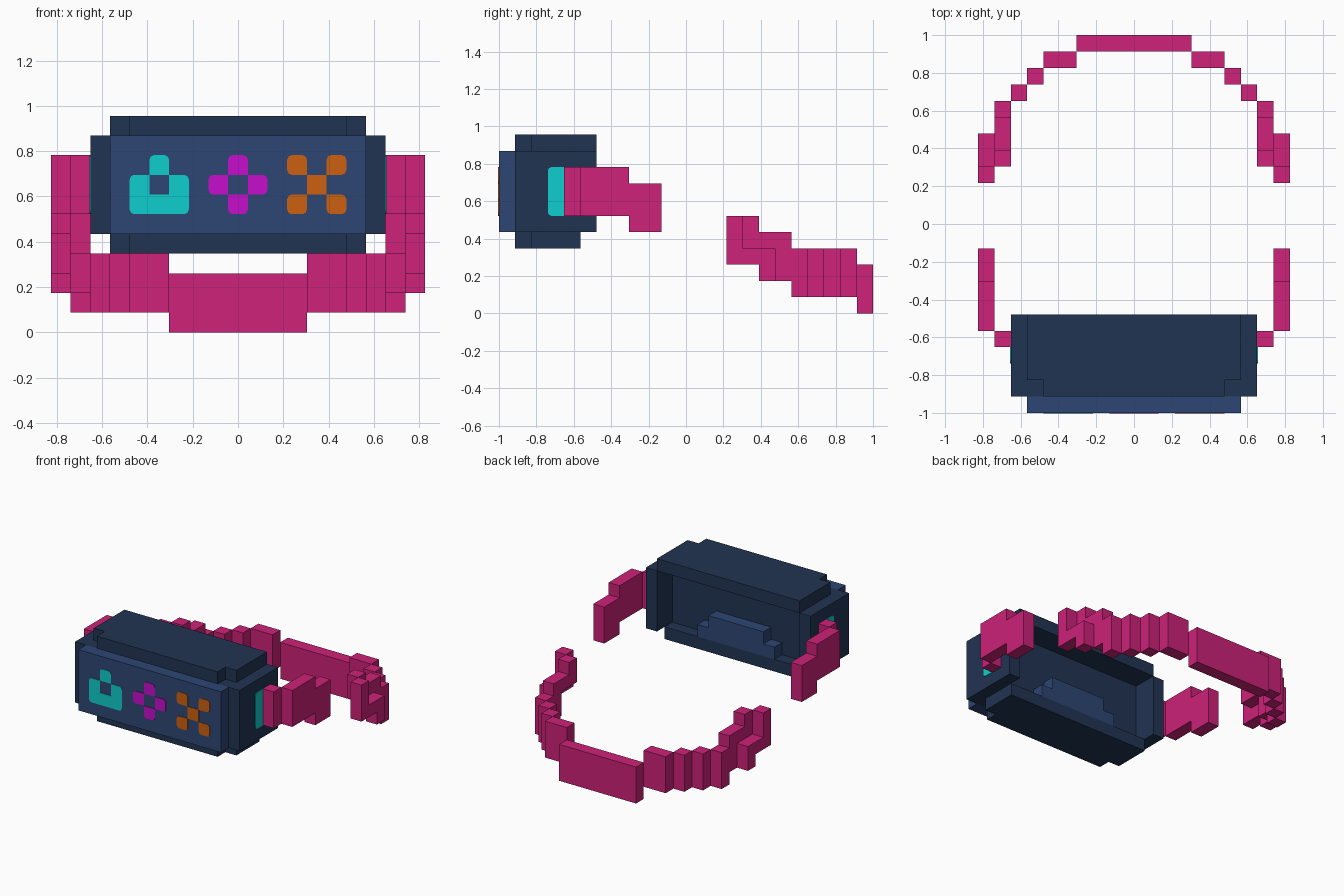
import bpy, bmesh
from mathutils import Vector

if "Cube" in bpy.data.objects:
    bpy.data.objects.remove(bpy.data.objects["Cube"])

V = 2 / 23  # size of one grid block


def material(name, rgb):
    lin = [(c / 255 / 12.92 if c < 11 else ((c / 255 + 0.055) / 1.055) ** 2.4) for c in rgb]
    m = bpy.data.materials.new(name)
    m.diffuse_color = (*lin, 1)
    m.use_nodes = True
    m.node_tree.nodes["Principled BSDF"].inputs["Base Color"].default_value = m.diffuse_color
    return m


NAVY = material("dark navy", (33, 52, 82))
BLUE = material("slate blue", (45, 70, 116))
PINK = material("strap pink", (205, 34, 120))
CYAN = material("cyan", (15, 205, 205))
MAGENTA = material("magenta", (198, 15, 205))
ORANGE = material("orange", (204, 96, 16))


def finish(name, bm, mat):
    bmesh.ops.remove_doubles(bm, verts=bm.verts, dist=1e-5)
    bmesh.ops.dissolve_limit(bm, angle_limit=0.01, verts=bm.verts, edges=bm.edges)
    me = bpy.data.meshes.new(name)
    bm.to_mesh(me)
    bm.free()
    me.materials.append(mat)
    ob = bpy.data.objects.new(name, me)
    bpy.context.collection.objects.link(ob)
    return ob


def blocks(name, mat, boxes):
    """Boxes (x0, x1, y0, y1, z0, z1) in grid blocks, mirrored in x; outer skin only."""
    cells = set()
    for x0, x1, y0, y1, z0, z1 in boxes:
        for x in range(x0, x1):
            for y in range(y0, y1):
                for z in range(z0, z1):
                    cells |= {(x, y, z), (-x, y, z)}
    bm = bmesh.new()
    for c in cells:
        mid = Vector((c[0] * V, -1 + (c[1] + 0.5) * V, (c[2] + 0.5) * V))
        for axis in range(3):
            for s in (-1, 1):
                n = list(c)
                n[axis] += s
                if tuple(n) in cells:
                    continue
                o, a, b = Vector(), Vector(), Vector()
                o[axis] = s * V / 2
                a[(axis + 1) % 3] = V / 2
                b[(axis + 2) % 3] = s * V / 2
                bm.faces.new([bm.verts.new(mid + o + p) for p in (-a - b, a - b, a + b, b - a)])
    return finish(name, bm, mat)


def icon(name, mat, cells, place, joined=(), thick=0.005, cut=0.02):
    """Thin plate made of grid cells with free corners trimmed."""
    full = set(cells) | set(joined)
    bm = bmesh.new()
    for u, w in cells:
        pts = []
        for su, sw in ((-1, -1), (1, -1), (1, 1), (-1, 1)):
            pu, pw = (u + su / 2) * V, (w + 0.5 + sw / 2) * V
            if full & {(u + su, w), (u, w + sw), (u + su, w + sw)}:
                pts.append((pu, pw))
            else:
                inner = [(pu - su * cut, pw), (pu - su * cut * 0.3, pw - sw * cut * 0.3), (pu, pw - sw * cut)]
                pts += inner if su * sw < 0 else inner[::-1]
        # keep the outline running around the cell
        pts.sort(key=lambda p: Vector((p[0] - u * V, p[1] - (w + 0.5) * V)).angle_signed(Vector((1, 0))))
        rings = [[bm.verts.new(place(p[0], p[1], d)) for p in pts] for d in (0, thick)]
        n = len(pts)
        bm.faces.new(rings[1])
        for i in range(n):
            bm.faces.new((rings[0][i], rings[0][(i + 1) % n], rings[1][(i + 1) % n], rings[1][i]))
    # face every plate cap outwards
    bmesh.ops.holes_fill(bm, edges=[e for e in bm.edges if e.is_boundary], sides=0)
    bmesh.ops.recalc_face_normals(bm, faces=bm.faces)
    return finish(name, bm, mat)


# Headset shell, open at the back
blocks("headset_shell", NAVY, [
    (0, 8, 1, 4, 5, 10),                        # solid front
    (7, 8, 4, 6, 5, 10),                        # side walls
    (0, 6, 1, 2, 10, 11), (0, 7, 2, 6, 10, 11),  # roof
    (0, 6, 1, 2, 4, 5), (0, 7, 2, 5, 4, 5)])     # floor

# Front visor plate and nose rest inside the shell
blocks("visor_plate", BLUE, [(0, 7, 0, 1, 5, 10)])
blocks("nose_rest", BLUE, [(0, 4, 4, 5, 5, 6), (0, 3, 4, 5, 6, 7)])

# Short strap arms beside the headset
blocks("strap_arms", PINK, [
    (8, 9, 4, 5, 6, 9), (9, 10, 5, 8, 6, 9), (9, 10, 8, 10, 5, 8)])

# Curved strap round the back, sloping downwards
blocks("rear_strap", PINK, [
    (9, 10, 14, 15, 3, 6), (9, 10, 15, 16, 3, 4), (9, 10, 16, 17, 2, 4),
    (8, 9, 15, 16, 4, 6), (8, 9, 16, 17, 4, 5), (8, 9, 17, 18, 2, 5),
    (8, 9, 18, 19, 1, 4), (7, 8, 19, 20, 1, 4), (6, 7, 20, 21, 1, 4),
    (4, 6, 21, 22, 1, 4), (0, 4, 22, 23, 0, 3)])


# Button symbols on the visor
def front(u, w, d):
    return (u, -1 - d + 0.001, w)


icon("button_symbol_left", CYAN,
     [(-5, 6), (-4, 6), (-3, 6), (-5, 7), (-3, 7), (-4, 8)], front)
icon("button_symbol_middle", MAGENTA, [(0, 6), (-1, 7), (1, 7), (0, 8)], front)
icon("button_symbol_right", ORANGE,
     [(3, 6), (5, 6), (4, 7), (3, 8), (5, 8)], front)

# Strap hinges on the shell sides
for side, label in ((1, "right"), (-1, "left")):
    icon("strap_hinge_" + label, CYAN, [(0, 6), (0, 7), (0, 8)],
         lambda u, w, d, s=side: (s * (7.5 * V + d - 0.001), -1 + 3.5 * V + u, w),
         joined=[(1, 6), (1, 7), (1, 8)])
